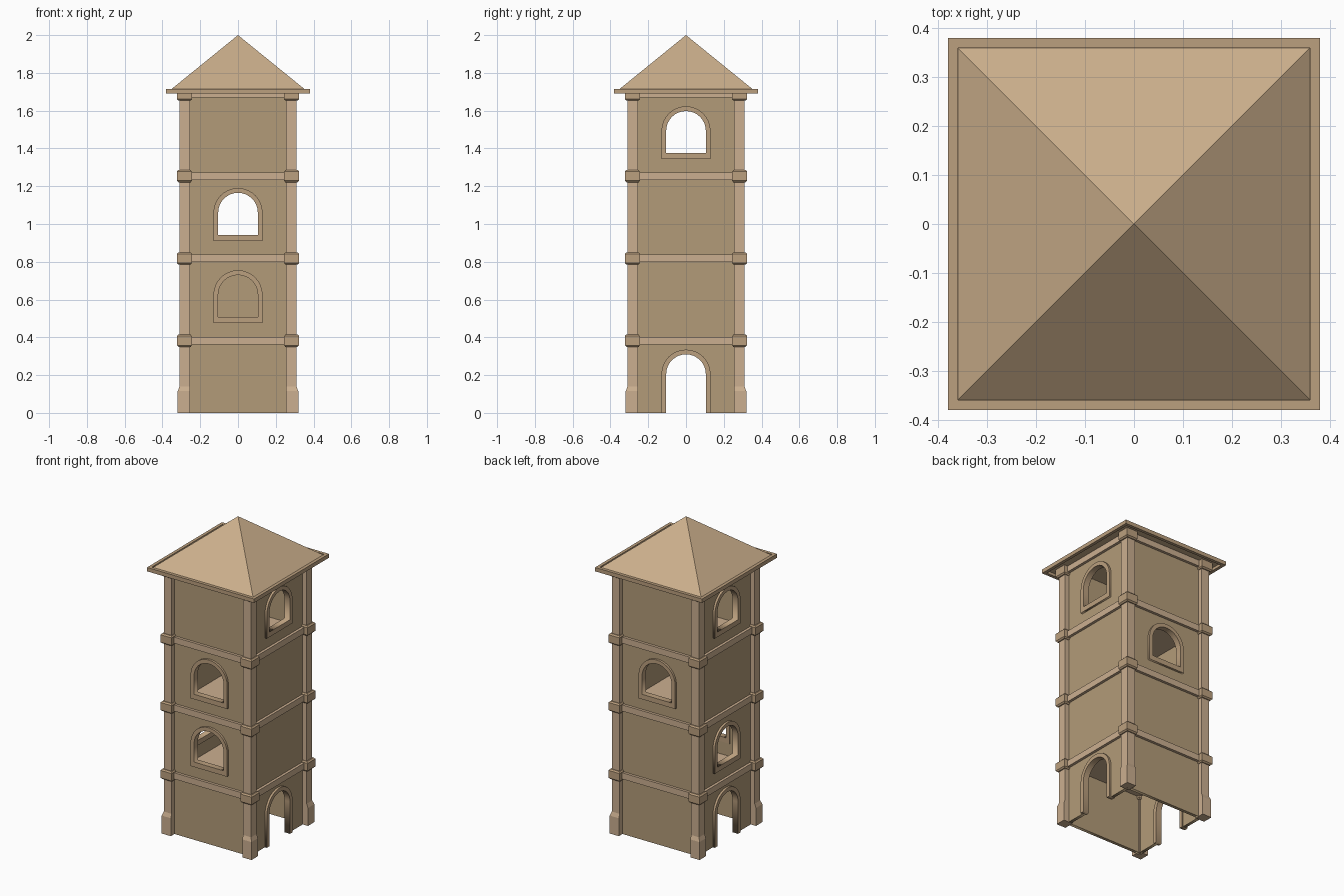
import bpy, bmesh
from math import pi, sin, cos
from mathutils import Matrix, Vector

if "Cube" in bpy.data.objects:
    bpy.data.objects.remove(bpy.data.objects["Cube"])


def material(name, rgb):
    m = bpy.data.materials.new(name)
    m.diffuse_color = (*rgb, 1)
    m.use_nodes = True
    m.node_tree.nodes["Principled BSDF"].inputs["Base Color"].default_value = m.diffuse_color
    return m


WALL = material("wall_stone", (0.45, 0.33, 0.19))
TRIM = material("trim_stone", (0.60, 0.43, 0.28))
BLOCK = material("block_stone", (0.50, 0.35, 0.21))
ROOF = material("roof_tile", (0.60, 0.43, 0.26))

LEVELS = [0.382, 0.818, 1.253, 1.69]
SIDES = {"front": 0, "right": pi / 2, "back": pi, "left": 3 * pi / 2}
# Bottom of the window frame on each side; doors are listed separately
WINDOWS = {"front": [0.475, 0.91], "right": [1.343], "back": [0.91], "left": [0.475, 1.343]}
DOORS = ("right", "left")


def add_object(name, mesh, mat):
    ob = bpy.data.objects.new(name, mesh)
    mesh.materials.append(mat)
    bpy.context.collection.objects.link(ob)
    return ob


def loft(name, rings, mat):
    """Stacked rectangles (z, x0, x1, y0, y1), capped at both ends."""
    bm = bmesh.new()
    loops = [[bm.verts.new(p) for p in ((x0, y0, z), (x1, y0, z), (x1, y1, z), (x0, y1, z))]
             for z, x0, x1, y0, y1 in rings]
    for a, b in zip(loops, loops[1:]):
        for i in range(4):
            j = (i + 1) % 4
            bm.faces.new((a[i], a[j], b[j], b[i]))
    bm.faces.new(loops[0][::-1])
    bm.faces.new(loops[-1])
    bmesh.ops.recalc_face_normals(bm, faces=bm.faces)
    me = bpy.data.meshes.new(name)
    bm.to_mesh(me)
    bm.free()
    return add_object(name, me, mat)


def turn(ob, angle):
    ob.data.transform(Matrix.Rotation(angle, 4, 'Z'))


def arch(half, bottom, spring, n=16):
    """Round-topped outline, from bottom right over the top to bottom left."""
    top = [(half * cos(pi * i / n), spring + half * sin(pi * i / n)) for i in range(n + 1)]
    return [(half, bottom)] + top + [(-half, bottom)]


def panel(name, outlines, inner, outer, angle, mat):
    """Flat outline with holes, extruded between two distances from the axis."""
    cu = bpy.data.curves.new(name, 'CURVE')
    cu.dimensions = '2D'
    cu.fill_mode = 'BOTH'
    cu.extrude = (outer - inner) / 2
    for pts in outlines:
        sp = cu.splines.new('POLY')
        sp.points.add(len(pts) - 1)
        for p, (x, y) in zip(sp.points, pts):
            p.co = (x, y, 0, 1)
        sp.use_cyclic_u = True
    tmp = bpy.data.objects.new(name, cu)
    bpy.context.collection.objects.link(tmp)
    deps = bpy.context.evaluated_depsgraph_get()
    me = bpy.data.meshes.new_from_object(tmp.evaluated_get(deps))
    bpy.data.objects.remove(tmp)
    me.materials.clear()
    me.transform(Matrix.Rotation(angle, 4, 'Z')
                 @ Matrix.Translation(Vector((0, -(inner + outer) / 2, 0)))
                 @ Matrix.Rotation(pi / 2, 4, 'X'))
    return add_object(name, me, mat)


for side, ang in SIDES.items():
    # Wall with door notch and window holes
    outline = [(-0.27, 0), (-0.27, 1.705), (0.27, 1.705), (0.27, 0)]
    if side in DOORS:
        outline += arch(0.115, 0, 0.205)
    holes = [arch(0.115, b + 0.015, b + 0.15) for b in WINDOWS[side]]
    panel(side + "_wall", [outline] + holes, 0.262, 0.282, ang, WALL)

    # Window frames
    for i, b in enumerate(WINDOWS[side]):
        panel(f"{side}_window_frame_{i + 1}",
              [arch(0.13, b, b + 0.15), arch(0.105, b + 0.032, b + 0.15)],
              0.257, 0.296, ang, BLOCK)

    # Door frame
    if side in DOORS:
        panel(side + "_door_frame", [arch(0.13, 0, 0.205) + arch(0.105, 0, 0.205)[::-1]],
              0.257, 0.296, ang, BLOCK)

    # Horizontal bands
    for i, z in enumerate(LEVELS):
        band = loft(f"{side}_band_{i + 1}",
                    [(z - 0.02, -0.26, 0.26, -0.299, -0.265),
                     (z + 0.02, -0.26, 0.26, -0.299, -0.265)], TRIM)
        turn(band, ang)

    # Corner pillar with thicker foot
    pillar = loft(side + "_pillar",
                  [(z, a, b, -b, -a) for z, a, b in
                   ((0, 0.254, 0.319), (0.115, 0.254, 0.319),
                    (0.14, 0.254, 0.31), (1.705, 0.254, 0.31))], TRIM)
    turn(pillar, ang)

    # Corner blocks with chamfered edges
    for i, z in enumerate(LEVELS):
        block = loft(f"{side}_corner_block_{i + 1}",
                     [(z + dz, a, b, -b, -a) for dz, a, b in
                      ((-0.032, 0.25, 0.316), (-0.024, 0.244, 0.324),
                       (0.024, 0.244, 0.324), (0.032, 0.25, 0.316))], BLOCK)
        if i == 3:
            block.data.transform(Matrix.Translation((0, 0, -0.005)))
        turn(block, ang)

    # Roof rim bar
    rim = loft(side + "_roof_rim",
               [(1.69, -0.38, 0.36, -0.38, -0.36), (1.715, -0.38, 0.36, -0.38, -0.36)], BLOCK)
    turn(rim, ang)

# Floors between storeys
for i, z in enumerate(LEVELS[:3]):
    loft(f"floor_{i + 1}", [(z - 0.01, -0.27, 0.27, -0.27, 0.27),
                            (z + 0.01, -0.27, 0.27, -0.27, 0.27)], TRIM)

# Pyramid roof set inside the rim
bm = bmesh.new()
base = [bm.verts.new((x, y, 1.708)) for x, y in ((-0.36, -0.36), (0.36, -0.36), (0.36, 0.36), (-0.36, 0.36))]
apex = bm.verts.new((0, 0, 2.0))
for i in range(4):
    bm.faces.new((base[i], base[(i + 1) % 4], apex))
bm.faces.new(base[::-1])
me = bpy.data.meshes.new("roof")
bm.to_mesh(me)
bm.free()
add_object("roof", me, ROOF)
